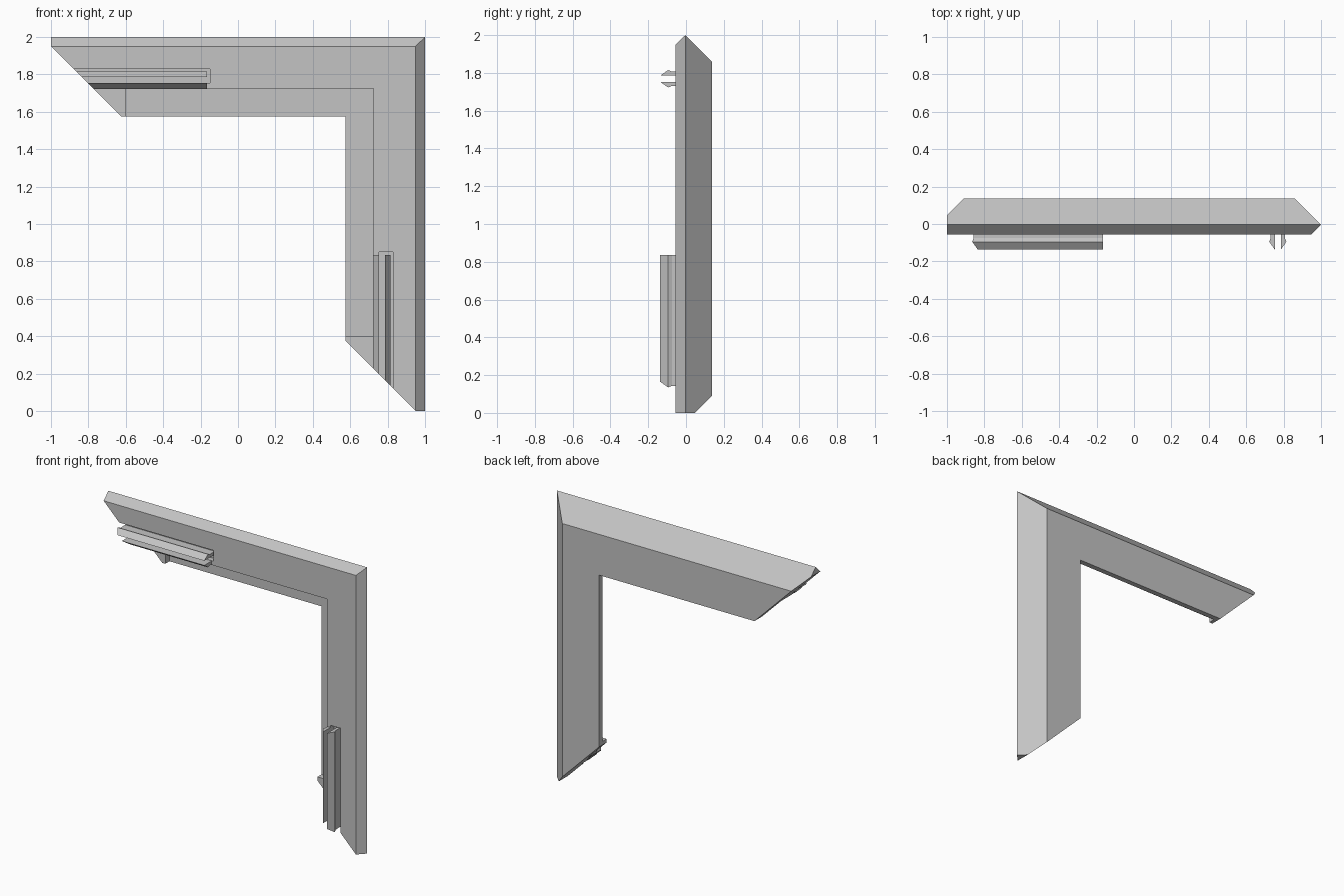
import bpy
import bmesh

if "Cube" in bpy.data.objects:
    bpy.data.objects.remove(bpy.data.objects["Cube"])

grey = bpy.data.materials.new("plain_grey")
grey.use_nodes = True
colour = (0.55, 0.55, 0.55, 1)
grey.diffuse_color = colour
grey.node_tree.nodes["Principled BSDF"].inputs["Base Color"].default_value = colour

BEVEL = 0.05     # front bevel width, also where the mitre starts
FRONT = -0.055


def mitre(d):
    """Distance of the cut end from the bounding edge, at depth d from the outer edge."""
    return max(0, d - BEVEL)


def place(d, s, y, arm):
    """d: distance from the outer edge, s: distance along the limb from its free end."""
    return (s - 1, y, 2 - d) if arm == "top" else (1 - d, y, s)


def loft(name, rings, caps):
    bm = bmesh.new()
    loops = [[bm.verts.new(p) for p in ring] for ring in rings]
    n = len(loops[0])
    for a, b in zip(loops, loops[1:]):
        for i in range(n):
            j = (i + 1) % n
            bm.faces.new((a[i], a[j], b[j], b[i]))
    for loop in (loops[0], loops[-1]):
        for cap in caps:
            bm.faces.new([loop[i] for i in cap])
    bmesh.ops.recalc_face_normals(bm, faces=bm.faces)
    mesh = bpy.data.meshes.new(name)
    bm.to_mesh(mesh)
    bm.free()
    mesh.materials.append(grey)
    ob = bpy.data.objects.new(name, mesh)
    bpy.context.collection.objects.link(ob)
    return ob


def strip(name, profile, end, arm, start=0):
    """Straight strip from the mitred end to a square end."""
    rings = [[place(d, mitre(d) + start, y, arm) for d, y in profile],
             [place(d, end, y, arm) for d, y in profile]]
    return loft(name, rings, [range(len(profile))])


# Corner frame: bevelled, rabbeted section swept round the corner
section = [(0, -0.003), (BEVEL, FRONT), (0.275, FRONT), (0.275, 0.1),
           (0.425, 0.1), (0.425, 0.137), (0.14, 0.137), (BEVEL, 0.047)]
rings = [[place(d, mitre(d), y, "top") for d, y in section],
         [place(d, 2 - d, y, "top") for d, y in section],
         [place(d, mitre(d), y, "side") for d, y in section]]
frame = loft("corner_frame", rings, [(0, 1, 7), (1, 2, 3, 4, 5, 6, 7)])

# Barbed clip profile, from the flat inner side outward
barb = [(0, -0.02), (0, -0.137), (0.03, -0.095), (0.022, -0.075), (0.022, -0.02)]

for arm in ("top", "side"):
    # Shallow groove for the clip
    groove = [(0.17, -0.2), (0.245, -0.2), (0.245, -0.02), (0.17, -0.02)]
    cutter = strip("groove_cutter", groove, 0.85, arm, start=-0.1)
    cutter.hide_render = True
    mod = frame.modifiers.new("groove", "BOOLEAN")
    mod.object = cutter
    mod.solver = "EXACT"
    bpy.context.view_layer.objects.active = frame
    bpy.ops.object.modifier_apply(modifier=mod.name)
    bpy.data.objects.remove(cutter)

    # Pair of barbs facing away from each other
    strip(arm + "_outer_clip", [(0.215 - d, y) for d, y in barb], 0.835, arm)
    strip(arm + "_inner_clip", [(0.247 + d, y) for d, y in barb], 0.835, arm)

    # Raised pad closing the rabbet at the mitred end
    pad = [(0.275, 0.055), (0.425, 0.055), (0.425, 0.11), (0.275, 0.11)]
    strip(arm + "_end_pad", pad, 0.4, arm)
